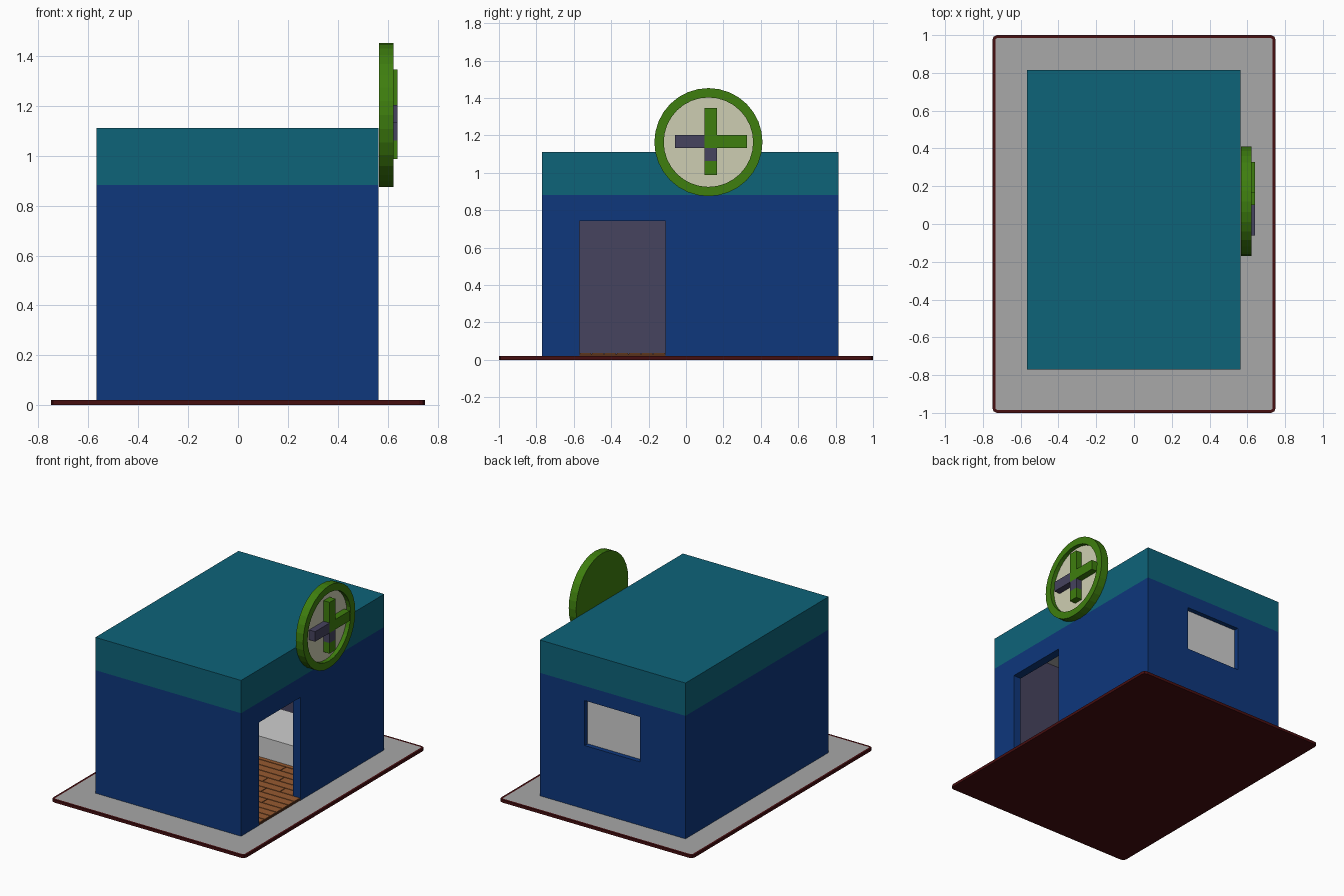
import bpy, bmesh, math
from mathutils import Vector, Matrix

if "Cube" in bpy.data.objects:
    bpy.data.objects.remove(bpy.data.objects["Cube"])


def mat(name, r, g, b):
    lin = lambda c: ((c / 255 + 0.055) / 1.055) ** 2.4 if c > 10 else c / 255 / 12.92
    m = bpy.data.materials.new(name)
    m.diffuse_color = (lin(r), lin(g), lin(b), 1)
    m.use_nodes = True
    m.node_tree.nodes["Principled BSDF"].inputs["Base Color"].default_value = m.diffuse_color
    return m


BLUE = mat("wall blue", 14, 55, 124)
TEAL = mat("roof teal", 13, 99, 121)
PURPLE = mat("purple grey", 70, 67, 94)
GREY = mat("pavement grey", 168, 168, 168)
RED = mat("kerb dark red", 70, 14, 16)
GREEN = mat("sign green", 62, 126, 14)
CREAM = mat("sign cream", 206, 206, 178)
WHITE = mat("off white", 206, 206, 206)
WOOD = mat("wood", 150, 90, 48)
SEAM = mat("wood seam", 88, 50, 28)


def add_box(bm, lo, hi, index=0):
    lo, hi = Vector(lo), Vector(hi)
    m = Matrix.Translation((lo + hi) / 2) @ Matrix.Diagonal((*(hi - lo), 1))
    verts = bmesh.ops.create_cube(bm, size=1, matrix=m)["verts"]
    for f in {f for v in verts for f in v.link_faces}:
        f.material_index = index


def finish(bm, name, *mats):
    me = bpy.data.meshes.new(name)
    bm.to_mesh(me)
    bm.free()
    for m in mats:
        me.materials.append(m)
    ob = bpy.data.objects.new(name, me)
    bpy.context.collection.objects.link(ob)
    return ob


def box(name, lo, hi, material):
    bm = bmesh.new()
    add_box(bm, lo, hi)
    return finish(bm, name, material)


# Ground slab with rounded corners and inset grey paving
bm = bmesh.new()
add_box(bm, (-0.75, -1, 0), (0.75, 1, 0.02))
bm.edges.ensure_lookup_table()
upright = [e for e in bm.edges if abs(e.verts[0].co.z - e.verts[1].co.z) > 0.01]
bmesh.ops.bevel(bm, geom=upright, offset=0.025, segments=2, profile=0.5, affect='EDGES')
top = [f for f in bm.faces if f.normal.z > 0.9]
bmesh.ops.inset_region(bm, faces=top, thickness=0.016)
for f in top:
    f.material_index = 1
finish(bm, "ground_slab", RED, GREY)

# Building shell: hollow box with door and window openings
X0, X1, Y0, Y1, H, T = -0.567, 0.563, -0.77, 0.815, 1.112, 0.06
IX0, IX1, IY0, IY1, IZ = X0 + T, X1 - T, Y0 + T, Y1 - T, H - T
DY0, DY1 = -0.57, -0.11
shell = box("building_shell", (X0, Y0, 0.02), (X1, Y1, H), BLUE)
cutters = [
    box("room_cutter", (IX0, IY0, -0.1), (IX1, IY1, IZ), BLUE),
    box("door_cutter", (IX1 - 0.1, DY0, -0.05), (X1 + 0.1, DY1, 0.742), BLUE),
    box("window_cutter", (-0.215, IY1 - 0.1, 0.465), (0.215, Y1 + 0.1, 0.78), BLUE),
]
bpy.context.view_layer.objects.active = shell
for c in cutters:
    mod = shell.modifiers.new("cut", 'BOOLEAN')
    mod.operation, mod.solver, mod.object = 'DIFFERENCE', 'EXACT', c
    bpy.ops.object.modifier_apply(modifier=mod.name)
    bpy.data.objects.remove(c)

# Teal band and roof above, purple inner walls, grey ceiling
me = shell.data
me.materials.clear()
for m in (BLUE, TEAL, PURPLE, GREY):
    me.materials.append(m)
bm = bmesh.new()
bm.from_mesh(me)
bmesh.ops.bisect_plane(bm, geom=bm.verts[:] + bm.edges[:] + bm.faces[:],
                       plane_co=(0, 0, 0.882), plane_no=(0, 0, 1))
e = 0.002
for f in bm.faces:
    c = f.calc_center_median()
    n = f.normal
    inside = IX0 - e < c.x < IX1 + e and IY0 - e < c.y < IY1 + e and c.z < IZ + e
    if inside:
        f.material_index = 3 if n.z < -0.9 and c.z > 0.9 else 2
    else:
        f.material_index = 1 if c.z > 0.882 else 0
bm.to_mesh(me)
bm.free()

# Window pane
box("window_pane", (-0.215, IY1 + 0.005, 0.465), (0.215, Y1 - 0.033, 0.78), WHITE)

# Plank floor: dark base with staggered boards running along x
bm = bmesh.new()
add_box(bm, (IX0, IY0, 0.02), (IX1, IY1, 0.032), 1)
add_box(bm, (IX1, DY0, 0.02), (X1 - 0.002, DY1, 0.032), 1)
W, G = (DY1 - DY0) / 7, 0.003
for i in range(-3, 21):
    y0, y1 = max(DY0 + i * W, IY0), min(DY0 + (i + 1) * W, IY1)
    if y1 - y0 < 0.01:
        continue
    end = X1 - 0.002 if 0 <= i < 7 else IX1
    joints = [IX0, (-0.2, 0.05, -0.05)[i % 3], (0.3, 0.4, 0.22)[i % 3], end]
    for a, b in zip(joints, joints[1:]):
        add_box(bm, (a + G, y0 + G, 0.032), (b - G, y1 - G, 0.036), 0)
finish(bm, "plank_floor", WOOD, SEAM)

# Low white bench at the back of the room
box("back_bench", (IX0, 0.25, 0.032), (IX1, 0.66, 0.18), WHITE)

# Round sign: disc with a recessed face
SY, SZ, R = 0.12, 1.164, 0.289
bm = bmesh.new()
bmesh.ops.create_cone(bm, cap_ends=True, segments=32, radius1=R, radius2=R, depth=0.057,
                      matrix=Matrix.Translation((0.5945, SY, SZ)) @ Matrix.Rotation(math.pi / 2, 4, 'Y'))
face = [f for f in bm.faces if f.normal.x > 0.9]
bmesh.ops.inset_region(bm, faces=face, thickness=0.05)
inner = bmesh.ops.extrude_face_region(bm, geom=face)["geom"]
bmesh.ops.delete(bm, geom=face, context='FACES_ONLY')
bmesh.ops.translate(bm, verts=[g for g in inner if isinstance(g, bmesh.types.BMVert)],
                    vec=(-0.03, 0, 0))
for g in inner:
    if isinstance(g, bmesh.types.BMFace):
        g.material_index = 1
bmesh.ops.recalc_face_normals(bm, faces=bm.faces)
finish(bm, "sign_disc", GREEN, CREAM)

# Raised cross, partly purple
bm = bmesh.new()
for y0, y1, z0, z1, idx in ((0.10, 0.167, 1.133, 1.347, 0), (0.10, 0.167, 1.062, 1.133, 1),
                            (0.10, 0.167, 0.988, 1.062, 0), (0.167, 0.327, 1.133, 1.203, 0),
                            (-0.06, 0.10, 1.133, 1.203, 1)):
    add_box(bm, (0.59, y0, z0), (0.64, y1, z1), idx)
finish(bm, "sign_cross", GREEN, PURPLE)
